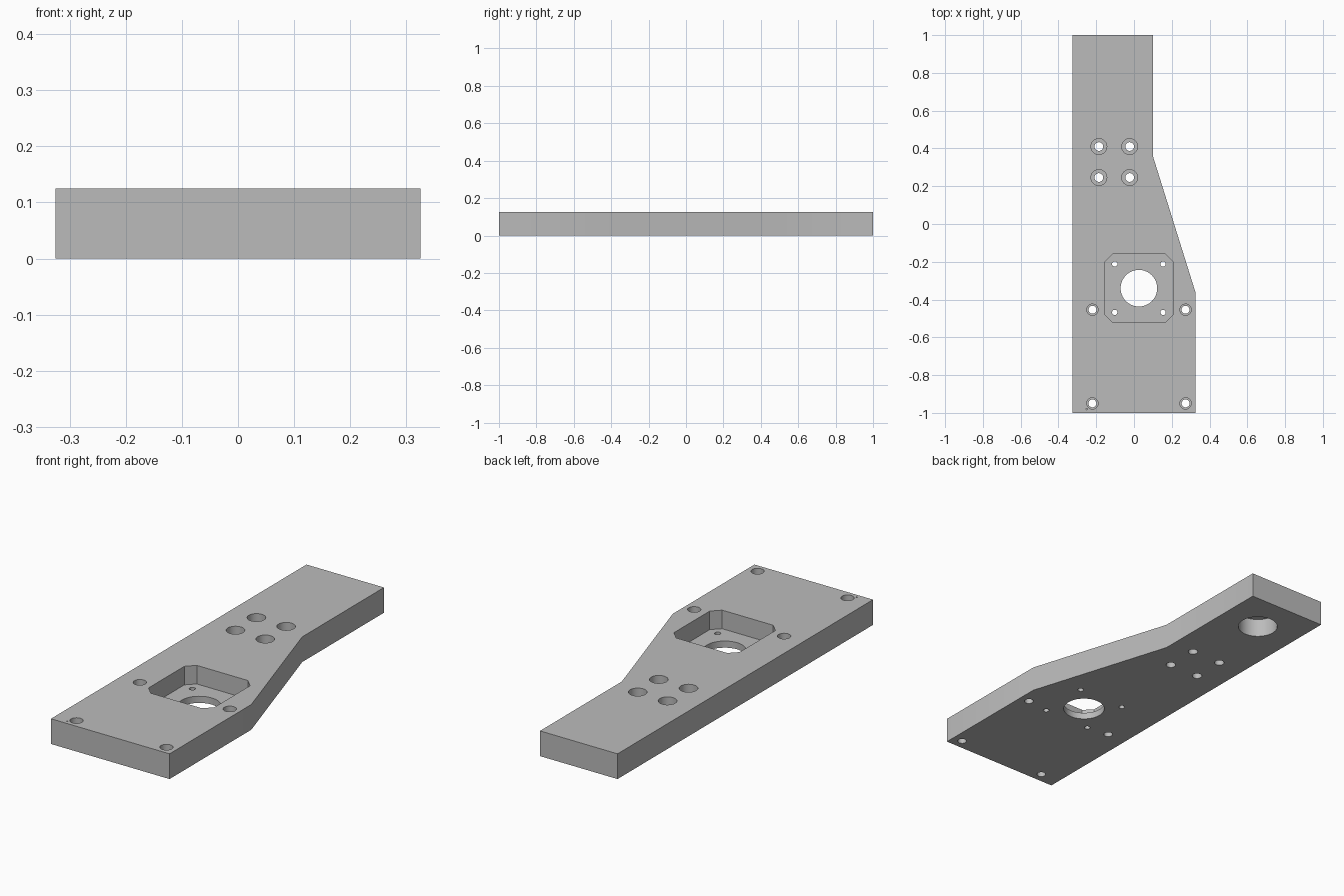
import bpy, bmesh, math

old = bpy.data.objects.get("Cube")
if old:
    bpy.data.objects.remove(old, do_unlink=True)

THICK = 0.125
OVER = 0.02          # cutter overshoot beyond the faces
SEGMENTS = 40

grey = bpy.data.materials.new("plain grey")
grey.use_nodes = True
grey.diffuse_color = (0.5, 0.5, 0.5, 1)
grey.node_tree.nodes["Principled BSDF"].inputs["Base Color"].default_value = (0.5, 0.5, 0.5, 1)


def loft(bm, rings):
    """Close a stack of equal-length rings, listed bottom to top, into a solid."""
    loops = [[bm.verts.new(p) for p in ring] for ring in rings]
    n = len(loops[0])
    for low, high in zip(loops, loops[1:]):
        for i in range(n):
            j = (i + 1) % n
            bm.faces.new((low[i], low[j], high[j], high[i]))
    bm.faces.new(loops[0][::-1])
    bm.faces.new(loops[-1])


def prism(bm, outline, z0, z1):
    loft(bm, [[(x, y, z) for x, y in outline] for z in (z0, z1)])


def bore(bm, x, y, steps):
    """Round, optionally stepped, hole from (radius, z) pairs."""
    turn = [2 * math.pi * i / SEGMENTS for i in range(SEGMENTS)]
    loft(bm, [[(x + r * math.cos(a), y + r * math.sin(a), z) for a in turn]
              for r, z in steps])


def counterbore(bm, x, y, r_hole, r_head, depth):
    step = THICK - depth
    bore(bm, x, y, [(r_hole, -OVER), (r_hole, step), (r_head, step), (r_head, THICK + OVER)])


def make(name, bm):
    bmesh.ops.recalc_face_normals(bm, faces=bm.faces)
    mesh = bpy.data.meshes.new(name)
    bm.to_mesh(mesh)
    bm.free()
    obj = bpy.data.objects.new(name, mesh)
    bpy.context.collection.objects.link(obj)
    mesh.materials.append(grey)
    return obj


# Tapered plate
bm = bmesh.new()
prism(bm, [(-0.325, -1), (0.325, -1), (0.325, -0.36), (0.1, 0.36), (0.1, 1), (-0.325, 1)],
      0, THICK)
plate = make("mounting_plate", bm)

# Pocket with chamfered corners
MX, MY, HALF, CUT = 0.026, -0.34, 0.18, 0.04
FLOOR = 0.033
pocket = []
for sx, sy in ((1, 1), (-1, 1), (-1, -1), (1, -1)):
    pair = [(MX + sx * HALF, MY + sy * (HALF - CUT)), (MX + sx * (HALF - CUT), MY + sy * HALF)]
    pocket += pair if sx * sy > 0 else pair[::-1]
bm = bmesh.new()
prism(bm, pocket, FLOOR, THICK + OVER)

# Counterbored screw holes
for x in (-0.186, -0.023):
    for y in (0.246, 0.41):
        counterbore(bm, x, y, 0.023, 0.042, 0.05)
for x in (-0.22, 0.273):
    for y in (-0.95, -0.454):
        counterbore(bm, x, y, 0.021, 0.03, 0.06)

# Blind socket in the underside and tiny mark on top
bore(bm, -0.105, 0.793, [(0.093, -OVER), (0.093, 0.092)])
bore(bm, -0.25, -0.98, [(0.004, THICK - 0.02), (0.004, THICK + OVER)])
upper = make("pocket_cutter", bm)

# Central opening and screw holes through the pocket floor
bm = bmesh.new()
bore(bm, MX, MY, [(0.097, -OVER), (0.097, FLOOR + OVER)])
for sx in (-1, 1):
    for sy in (-1, 1):
        bore(bm, MX + sx * 0.128, MY + sy * 0.128, [(0.014, -OVER), (0.014, FLOOR + OVER)])
lower = make("floor_cutter", bm)

# Cut the plate, then drop the cutters
bpy.ops.object.select_all(action='DESELECT')
plate.select_set(True)
bpy.context.view_layer.objects.active = plate
for cutter in (upper, lower):
    cutter.hide_render = True
    mod = plate.modifiers.new(cutter.name, 'BOOLEAN')
    mod.operation = 'DIFFERENCE'
    mod.solver = 'EXACT'
    mod.object = cutter
    bpy.ops.object.modifier_apply(modifier=mod.name)
    bpy.data.objects.remove(cutter, do_unlink=True)

bpy.ops.object.shade_smooth_by_angle(angle=math.radians(30))
